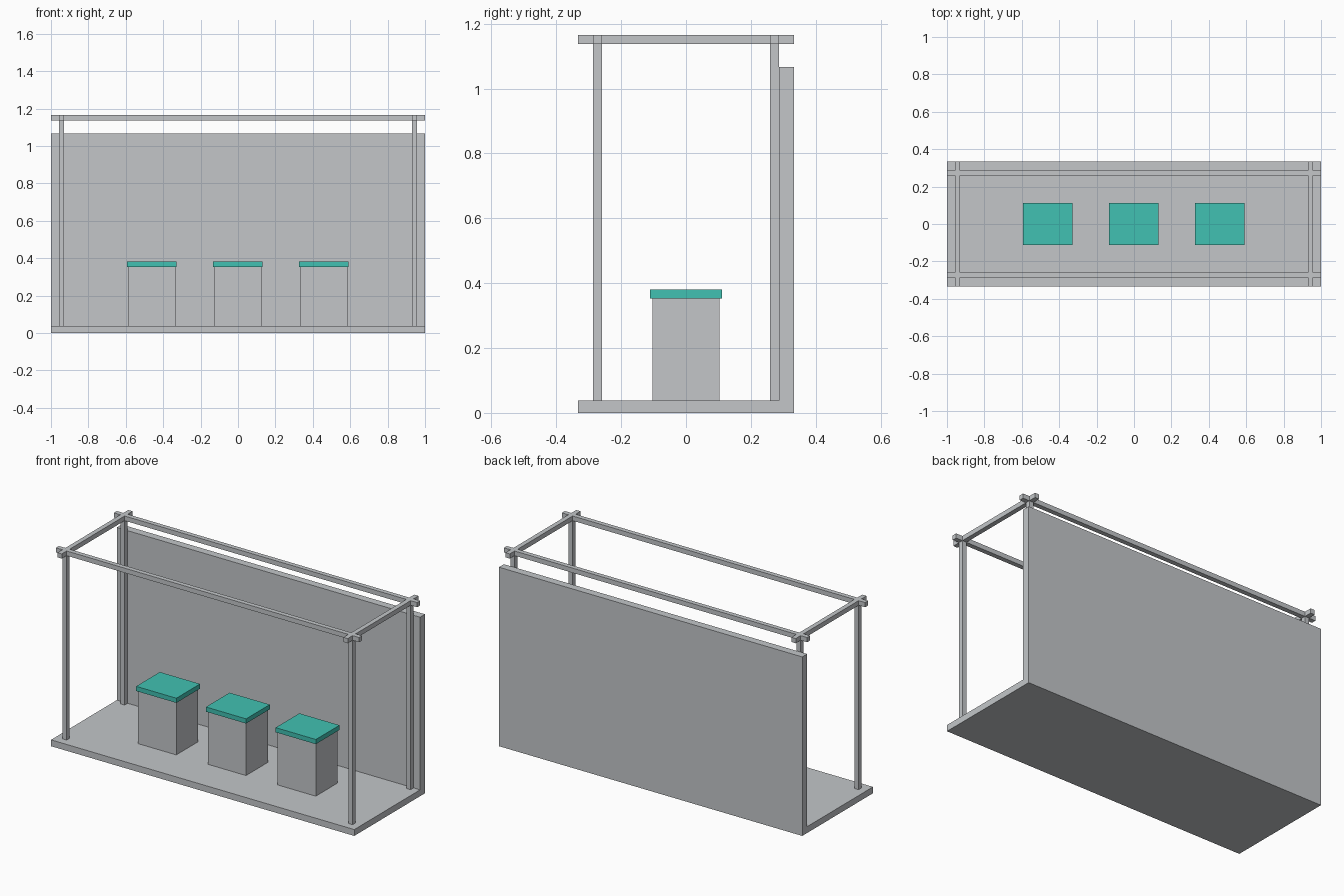
import bpy
import bmesh

if "Cube" in bpy.data.objects:
    bpy.data.objects.remove(bpy.data.objects["Cube"], do_unlink=True)


def make_material(name, color):
    mat = bpy.data.materials.new(name)
    mat.use_nodes = True
    mat.diffuse_color = (*color, 1)
    mat.node_tree.nodes["Principled BSDF"].inputs["Base Color"].default_value = (*color, 1)
    return mat


grey = make_material("light grey", (0.546, 0.565, 0.584))
teal = make_material("teal", (0.053, 0.533, 0.445))


def add_object(name, bm, mat):
    bmesh.ops.recalc_face_normals(bm, faces=bm.faces)
    mesh = bpy.data.meshes.new(name)
    bm.to_mesh(mesh)
    bm.free()
    mesh.materials.append(mat)
    obj = bpy.data.objects.new(name, mesh)
    bpy.context.collection.objects.link(obj)
    return obj


def box(name, center, size, bottom, top, mat):
    """Box centred on (x, y), spanning bottom to top in z."""
    bm = bmesh.new()
    bmesh.ops.create_cube(bm, size=1)
    bmesh.ops.scale(bm, vec=(*size, top - bottom), verts=bm.verts)
    bmesh.ops.translate(bm, vec=(*center, (top + bottom) / 2), verts=bm.verts)
    return add_object(name, bm, mat)


HALF_Y, FLOOR_TOP, WALL_TOP, WALL_FRONT = 0.333, 0.038, 1.067, 0.287
BAR, POST_X, POST_Y, FRAME_TOP = 0.028, 0.943, 0.273, 1.165

# Floor and back wall: one L-shaped profile extruded along the width
profile = [(-HALF_Y, 0), (HALF_Y, 0), (HALF_Y, WALL_TOP),
           (WALL_FRONT, WALL_TOP), (WALL_FRONT, FLOOR_TOP), (-HALF_Y, FLOOR_TOP)]
bm = bmesh.new()
face = bm.faces.new([bm.verts.new((-1, y, z)) for y, z in profile])
extruded = bmesh.ops.extrude_face_region(bm, geom=[face], use_keep_orig=True)
bmesh.ops.translate(bm, vec=(2, 0, 0),
                    verts=[v for v in extruded["geom"] if isinstance(v, bmesh.types.BMVert)])
add_object("floor_and_back_wall", bm, grey)

# Frame posts and the overhanging top bars
for depth, y in (("front", -POST_Y), ("back", POST_Y)):
    box(f"{depth}_top_bar", (0, y), (2, BAR), FRAME_TOP - BAR, FRAME_TOP, grey)
    for side, x in (("left", POST_X), ("right", -POST_X)):
        box(f"{depth}_{side}_post", (x, y), (BAR, BAR), FLOOR_TOP, FRAME_TOP, grey)
for side, x in (("left", POST_X), ("right", -POST_X)):
    box(f"{side}_top_bar", (x, 0), (BAR, 2 * HALF_Y), FRAME_TOP - BAR, FRAME_TOP, grey)

# Three pedestals with overhanging coloured tops
for name, x in (("right", -0.461), ("middle", -0.001), ("left", 0.459)):
    box(f"{name}_pedestal", (x, 0), (0.252, 0.206), FLOOR_TOP, 0.353, grey)
    box(f"{name}_pedestal_top", (x, 0), (0.265, 0.223), 0.353, 0.381, teal)
